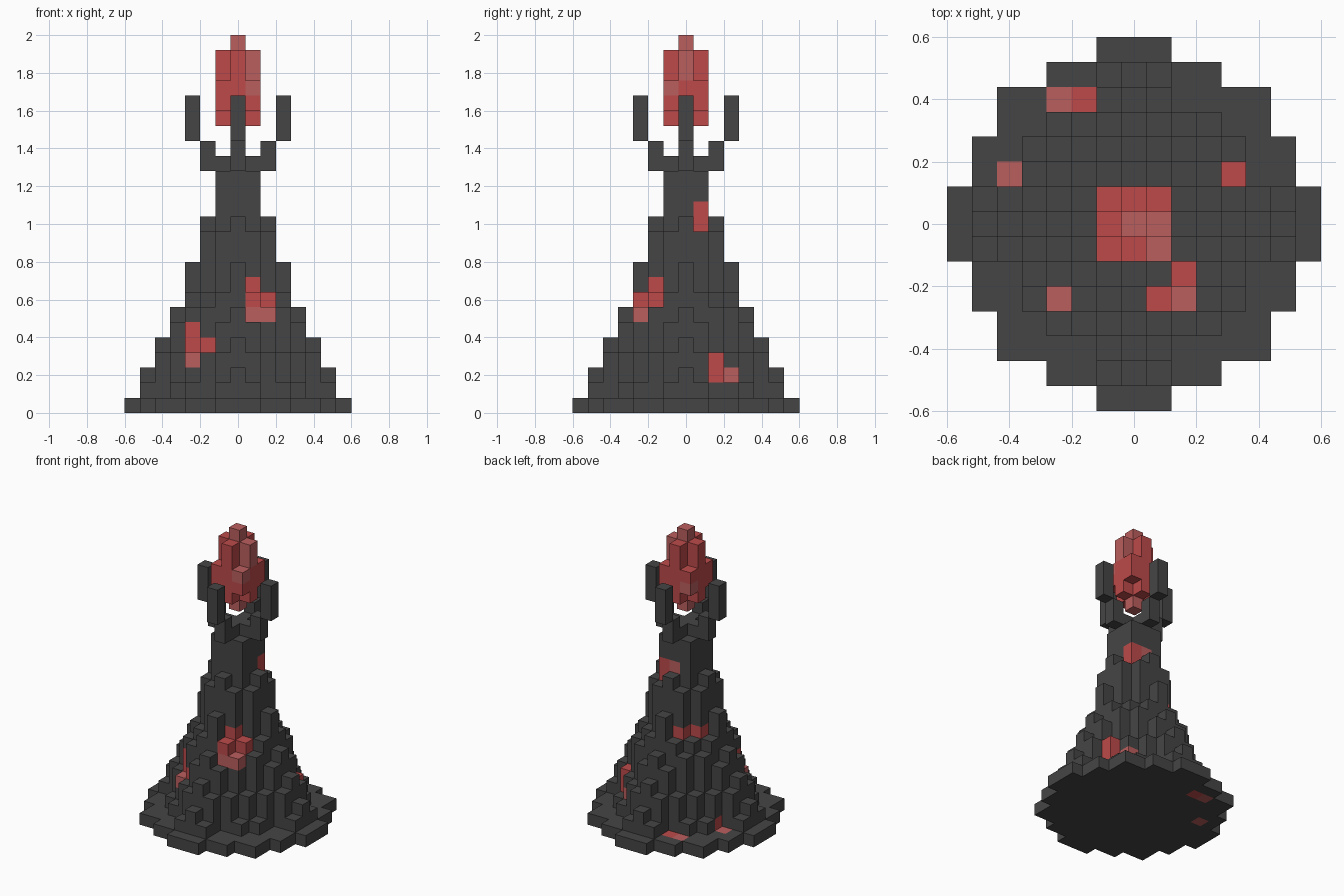
import bpy, bmesh
from mathutils import Vector

if "Cube" in bpy.data.objects:
    bpy.data.objects.remove(bpy.data.objects["Cube"])

S = 0.08  # cube size


def material(name, rgb):
    m = bpy.data.materials.new(name)
    m.diffuse_color = (*rgb, 1)
    m.use_nodes = True
    m.node_tree.nodes["Principled BSDF"].inputs["Base Color"].default_value = m.diffuse_color
    return m


MATS = [material("dark_rock", (0.06, 0.06, 0.06)),
        material("red_glow", (0.51, 0.068, 0.068)),
        material("pale_red_glow", (0.50, 0.112, 0.112))]

DIRS = [Vector(d) for d in ((1, 0, 0), (-1, 0, 0), (0, 1, 0),
                            (0, -1, 0), (0, 0, 1), (0, 0, -1))]


def build_cubes(name, cells):
    """Outer skin of a set of cubes; cells maps (i, j, k) to a colour index."""
    bm = bmesh.new()
    for c, colour in cells.items():
        mid = Vector((c[0], c[1], c[2] + 0.5))
        for d in DIRS:
            if tuple(int(a + b) for a, b in zip(c, d)) in cells:
                continue
            u = Vector((d.y, d.z, d.x))
            v = d.cross(u)
            f = bm.faces.new([bm.verts.new((mid + (d + u * p + v * q) / 2) * S)
                              for p, q in ((-1, -1), (1, -1), (1, 1), (-1, 1))])
            f.material_index = colour
    bmesh.ops.remove_doubles(bm, verts=bm.verts, dist=0.001)
    me = bpy.data.meshes.new(name)
    bm.to_mesh(me)
    bm.free()
    for m in MATS:
        me.materials.append(m)
    ob = bpy.data.objects.new(name, me)
    bpy.context.collection.objects.link(ob)
    return ob


# Tower: top layer of each column, the same in all eight directions
TOP = {(0, 0): 16, (1, 0): 16, (1, 1): 15, (2, 0): 12, (2, 1): 11, (2, 2): 7,
       (3, 0): 9, (3, 1): 7, (3, 2): 6, (3, 3): 3, (4, 0): 6, (4, 1): 5,
       (4, 2): 3, (4, 3): 1, (5, 0): 4, (5, 1): 3, (6, 0): 2, (6, 1): 1}
tower = {}
for i in range(-7, 8):
    for j in range(-7, 8):
        if i * i + j * j <= 50:
            key = (max(abs(i), abs(j)), min(abs(i), abs(j)))
            for k in range(TOP.get(key, 0) + 1):
                tower[i, j, k] = 0

# Glowing patches in the rock
RED = [(1, -3, 7), (2, -2, 7), (1, -2, 8), (-3, -2, 4), (-3, -2, 5),
       (-2, -3, 4), (4, 2, 3), (4, 2, 2), (-2, 5, 0), (-4, 2, 1),
       (1, 1, 12), (1, 1, 13), (-1, 2, 8), (-2, 1, 8)]
PALE = [(2, -3, 6), (1, -3, 6), (-3, -3, 3), (3, 3, 2), (-3, 5, 0),
        (-5, 2, 0), (0, 1, 13)]
for cells, colour in ((RED, 1), (PALE, 2)):
    for c in cells:
        if c in tower:
            tower[c] = colour
build_cubes("rock_tower", tower)

# Four prongs that hold the crystal
for n, (dx, dy) in enumerate(((1, 0), (0, 1), (-1, 0), (0, -1))):
    steps = [(2, 16), (2, 17), (3, 18), (3, 19), (3, 20)]
    build_cubes(f"prong_{n + 1}", {(dx * r, dy * r, k): 0 for r, k in steps})

# Floating crystal: reach is the allowed |i| + |j| in each layer
REACH = {18: 0, 19: 1, 20: 2, 21: 2, 22: 1, 23: 1, 24: 0}
crystal = {(i, j, k): 1 for k, reach in REACH.items()
           for i in (-1, 0, 1) for j in (-1, 0, 1) if abs(i) + abs(j) <= reach}
for c in ((0, 0, 24), (1, 0, 23), (1, -1, 21), (1, 0, 22), (0, 0, 18), (-1, 1, 20)):
    crystal[c] = 2
build_cubes("crystal", crystal)
